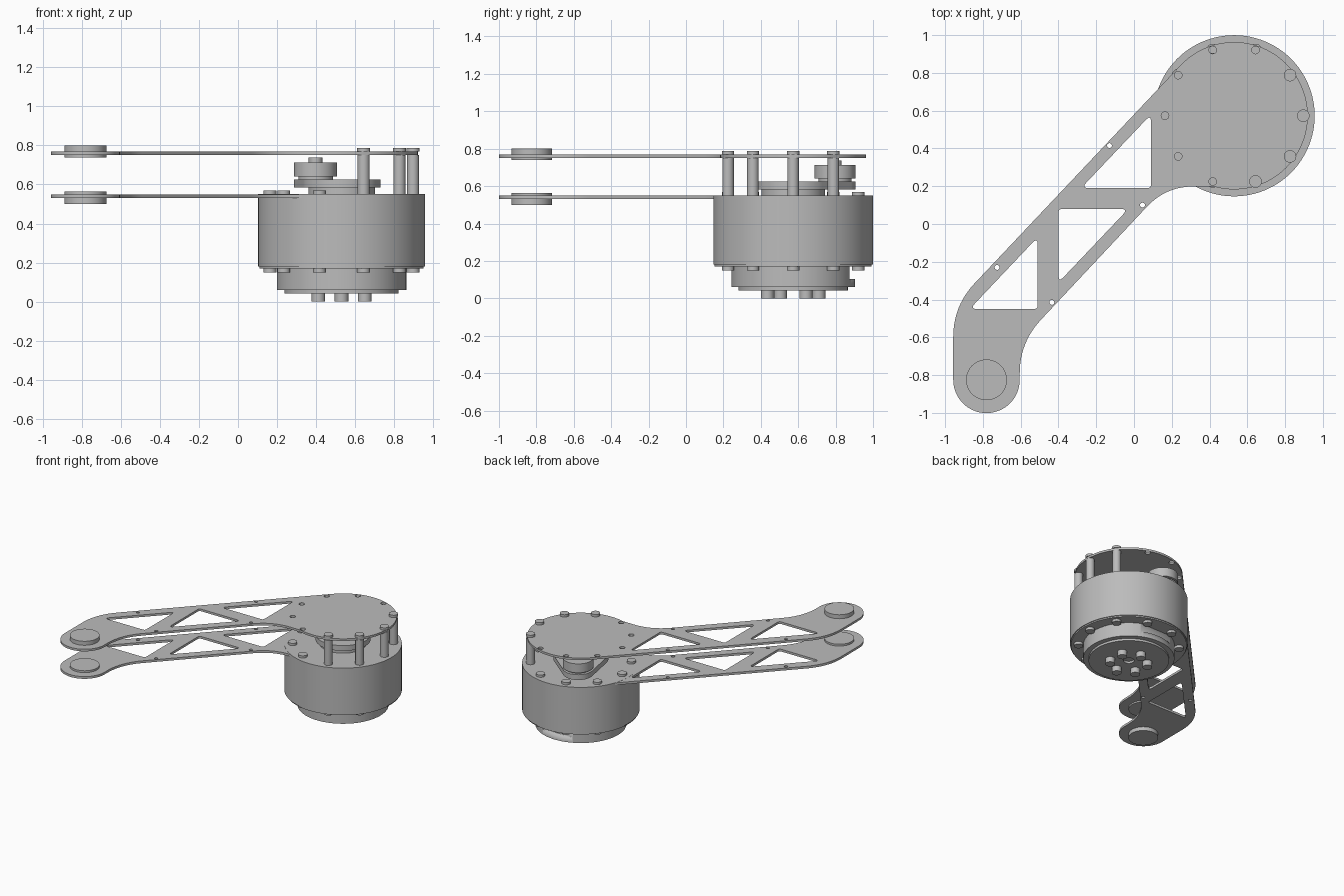
import bpy, bmesh
from math import sin, cos, radians, pi
from mathutils import Vector

cube = bpy.data.objects.get("Cube")
if cube:
    bpy.data.objects.remove(cube, do_unlink=True)

grey = bpy.data.materials.new("light_grey_metal")
grey.use_nodes = True
colour = (0.5, 0.5, 0.5, 1)
grey.diffuse_color = colour
grey.node_tree.nodes["Principled BSDF"].inputs["Base Color"].default_value = colour

MOTOR = Vector((0.53, 0.573))      # motor axis
TIP = Vector((-0.781, -0.825))     # far joint axis
PULLEY = Vector((0.397, 0.797))    # offset pulley axis
BOLT_RING = 0.366


def finish(obj):
    obj.data.materials.clear()
    obj.data.materials.append(grey)
    bpy.ops.object.select_all(action='DESELECT')
    obj.select_set(True)
    bpy.context.view_layer.objects.active = obj
    bpy.ops.object.shade_smooth_by_angle(angle=radians(35))
    return obj


def polar(centre, radius, degrees):
    a = radians(degrees)
    return centre + Vector((cos(a), sin(a))) * radius


def arc(centre, radius, start, end, steps):
    return [polar(centre, radius, start + (end - start) * i / steps) for i in range(steps + 1)]


def circle(centre, radius, steps=24):
    return arc(centre, radius, 0, 360, steps)[:-1]


def fillet(before, corner, after, length, steps=12):
    """Round a corner, starting and ending at a given length from it."""
    a = corner + (before - corner).normalized() * length
    b = corner + (after - corner).normalized() * length
    ts = [i / steps for i in range(steps + 1)]
    return [a * (1 - t) ** 2 + corner * 2 * t * (1 - t) + b * t * t for t in ts]


def cylinder(name, centre, radius, z0, z1, segments=96):
    mesh = bpy.data.meshes.new(name)
    bm = bmesh.new()
    bmesh.ops.create_cone(bm, cap_ends=True, segments=segments, radius1=radius,
                          radius2=radius, depth=z1 - z0)
    bmesh.ops.translate(bm, vec=(centre.x, centre.y, (z0 + z1) / 2), verts=bm.verts)
    bm.to_mesh(mesh)
    bm.free()
    obj = bpy.data.objects.new(name, mesh)
    bpy.context.collection.objects.link(obj)
    return finish(obj)


def plate(name, loops, z0, z1):
    """Flat sheet: first loop is the outline, the rest are holes."""
    curve = bpy.data.curves.new(name, 'CURVE')
    curve.dimensions = '2D'
    curve.fill_mode = 'BOTH'
    curve.extrude = (z1 - z0) / 2
    for loop in loops:
        spline = curve.splines.new('POLY')
        spline.points.add(len(loop) - 1)
        for point, p in zip(spline.points, loop):
            point.co = (p.x, p.y, 0, 1)
        spline.use_cyclic_u = True
    obj = bpy.data.objects.new(name, curve)
    obj.location.z = (z0 + z1) / 2
    bpy.context.collection.objects.link(obj)
    bpy.ops.object.select_all(action='DESELECT')
    obj.select_set(True)
    bpy.context.view_layer.objects.active = obj
    bpy.ops.object.convert(target='MESH')
    return finish(bpy.context.view_layer.objects.active)


# Arm outline: motor disc, straight arm, bent end with a round tip
left_bend = Vector((-0.957, -0.434))
right_bend = Vector((-0.605, -0.627))
neck = Vector((0.17, 0.2))
big_arc = arc(MOTOR, 0.39, -106, 137, 80)
outline = (big_arc
           + fillet(big_arc[-1], left_bend, TIP + Vector((-0.176, 0)), 0.165)
           + arc(TIP, 0.176, 180, 360, 32)
           + fillet(TIP + Vector((0.176, 0)), right_bend, neck, 0.165)
           + fillet(right_bend, neck, big_arc[0], 0.15))

# Rounded triangular truss windows
windows = []
for x, y, w, h in ((0.09, 0.19, -0.37, 0.39), (-0.40, 0.08, 0.37, -0.39),
                   (-0.51, -0.45, -0.36, 0.38)):
    tri = [Vector((x, y)), Vector((x + w, y)), Vector((x, y + h))]
    loop = []
    for i, length in enumerate((0.02, 0.04, 0.04)):
        loop += fillet(tri[i - 1], tri[i], tri[(i + 1) % 3], length, 6)
    windows.append(loop)

# Small spacer holes along the arm edges
spacer_holes = [circle(Vector(p), 0.013, 16) for p in
                ((-0.13, 0.415), (0.045, 0.1), (-0.725, -0.23), (-0.435, -0.415))]
short_angles = range(72, 253, 36)
post_angles = (-72, -36, 0, 36)
access_holes = [circle(polar(MOTOR, BOLT_RING, a), 0.02) for a in short_angles]

plate("lower_arm_plate", [outline] + windows + spacer_holes, 0.531, 0.549)
plate("upper_arm_plate", [outline] + windows + spacer_holes + access_holes, 0.751, 0.768)

# Round bosses at the far joint
cylinder("lower_tip_boss", TIP, 0.108, 0.50, 0.564, 64)
cylinder("upper_tip_boss", TIP, 0.108, 0.739, 0.80, 64)

# Motor drum with a thin bottom step
cylinder("motor_drum", MOTOR, 0.4265, 0.18, 0.55, 128)
cylinder("drum_bottom_step", MOTOR, 0.42, 0.17, 0.18, 128)

# Gearbox under the drum, with a flat recess at the back
gearbox = cylinder("gearbox", MOTOR, 0.331, 0.06, 0.172, 128)
cutter_loop = [Vector((MOTOR.x + x, y)) for x, y in
               ((-0.2, 0.874), (0.2, 0.874), (0.2, 1.1), (-0.2, 1.1))]
cutter = plate("recess_cutter", [cutter_loop], 0.103, 0.2)
cutter.hide_render = True
cutter.hide_set(True)
recess = gearbox.modifiers.new("recess", 'BOOLEAN')
recess.operation = 'DIFFERENCE'
recess.object = cutter
plate("output_flange", [circle(MOTOR, 0.292, 96), circle(MOTOR, 0.04, 32)], 0.043, 0.061)

# Output bolts on the underside
for i in range(6):
    cylinder(f"output_bolt_{i}", polar(MOTOR, 0.137, 30 + 60 * i), 0.035, 0, 0.05, 32)

# Ring of drum bolts, below and above
for i in range(10):
    cylinder(f"bottom_bolt_{i}", polar(MOTOR, BOLT_RING, 36 * i), 0.033, 0.15, 0.175, 32)
for a in short_angles:
    cylinder(f"top_bolt_{a}", polar(MOTOR, BOLT_RING, a), 0.033, 0.545, 0.568, 32)

# Tall standoff posts that carry the upper plate
for i, a in enumerate(post_angles):
    spot = polar(MOTOR, BOLT_RING, a)
    cylinder(f"standoff_post_{i}", spot, 0.031, 0.545, 0.751, 32)
    cylinder(f"standoff_head_{i}", spot, 0.033, 0.768, 0.787, 32)

# Bearing hub and tapered carrier on top of the drum
cylinder("bearing_hub", MOTOR, 0.17, 0.545, 0.585)
axis = PULLEY - MOTOR
heading = axis.to_2d().angle_signed(Vector((1, 0))) * 180 / pi
R1, R2 = 0.2, 0.11
spread = 90 - 20.3                 # tangent angle between the two lobes
carrier = (arc(PULLEY, R2, heading - spread, heading + spread, 32)
           + arc(MOTOR, R1, heading + spread, heading + 360 - spread, 64))
plate("pulley_carrier", [carrier], 0.583, 0.625)

# Offset pulley with its cap
cylinder("pulley_neck", PULLEY, 0.088, 0.62, 0.642, 48)
cylinder("pulley", PULLEY, 0.11, 0.64, 0.712, 64)
cylinder("pulley_cap", PULLEY, 0.035, 0.71, 0.737, 32)
